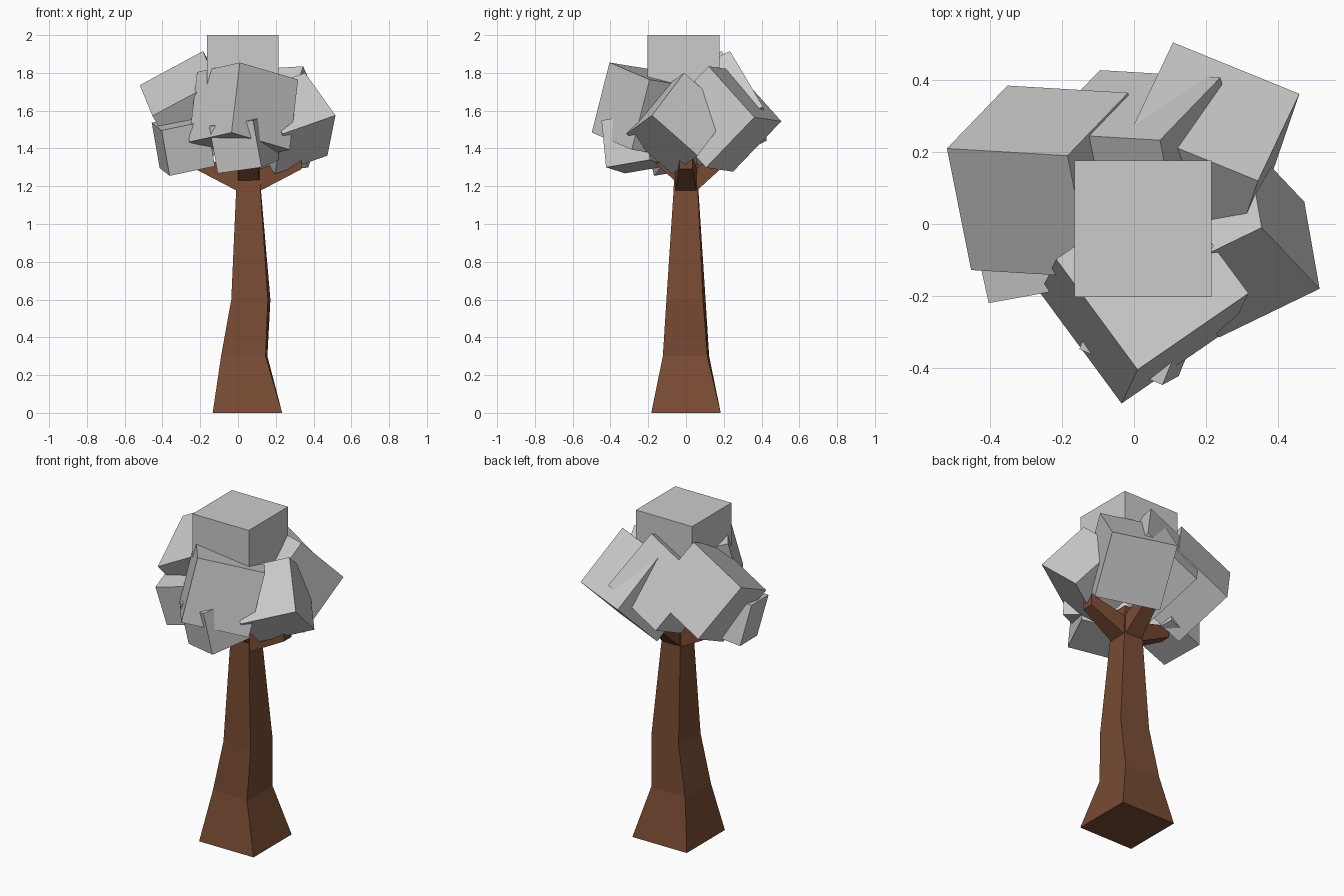
import bpy, bmesh
from math import cos, sin, pi
from mathutils import Vector

if "Cube" in bpy.data.objects:
    bpy.data.objects.remove(bpy.data.objects["Cube"])

bark = bpy.data.materials.new("bark")
bark.diffuse_color = (0.19, 0.07, 0.034, 1)
bark.use_nodes = True
bark.node_tree.nodes["Principled BSDF"].inputs["Base Color"].default_value = bark.diffuse_color


def finish(bm, name, mat=None):
    bmesh.ops.recalc_face_normals(bm, faces=bm.faces)
    me = bpy.data.meshes.new(name)
    bm.to_mesh(me)
    bm.free()
    ob = bpy.data.objects.new(name, me)
    bpy.context.collection.objects.link(ob)
    if mat:
        me.materials.append(mat)
    return ob


def loft(name, rings, mat):
    """Closed four-sided solid through a list of corner rings."""
    bm = bmesh.new()
    rows = [[bm.verts.new(p) for p in ring] for ring in rings]
    for a, b in zip(rows, rows[1:]):
        for i in range(4):
            j = (i + 1) % 4
            bm.faces.new((a[i], a[j], b[j], b[i]))
    bm.faces.new(rows[0])
    bm.faces.new(rows[-1])
    return finish(bm, name, mat)


def square(cx, z, half, turn=0.0):
    r = half * 2 ** 0.5
    return [Vector((cx + r * cos(pi / 4 + i * pi / 2 - turn),
                    r * sin(pi / 4 + i * pi / 2 - turn), z)) for i in range(4)]


# Trunk: tapered, slightly leaning and twisted
loft("trunk", [square(0.05, 0, 0.184), square(0.033, 0.3, 0.118, 0.04),
               square(0.068, 0.6, 0.097, 0.07), square(0.056, 1.17, 0.065, 0.02),
               square(0.054, 1.36, 0.058)], bark)

# Branches: spread from the trunk top into the leaves
branches = {"left": ((-1, 0), 1.17), "right": ((1, 0), 1.17),
            "back": ((0, 1), 1.17), "front": ((0, -1), 1.22)}
for side, ((dx, dy), z) in branches.items():
    out, across, up = Vector((dx, dy, 0)), Vector((-dy, dx, 0)), Vector((0, 0, 1))
    base = Vector((0.056, 0, z))
    rings = []
    for dist, rise, w, h in ((0.05, 0, 0.058, 0.12), (0.28, 0.12 if dx else 0.21, 0.035, 0.07)):
        c = base + out * dist + up * rise
        rings.append([c - across * w, c + across * w,
                      c + across * w + up * h, c - across * w + up * h])
    loft(side + "_branch", rings, bark)

# Leaf blocks: cubes given by side, one corner and two edge directions;
# the third edge points toward the middle of the crown
CROWN = Vector((0.02, 0, 1.6))


def leaf_block(name, side, corner, e1, e2):
    p, a, b = Vector(corner), Vector(e1).normalized(), Vector(e2)
    b = (b - a * b.dot(a)).normalized()
    c = a.cross(b)
    if c.dot(CROWN - p) < 0:
        c = -c
    bm = bmesh.new()
    bmesh.ops.create_cube(bm, size=1)
    for v in bm.verts:
        k = [(t + 0.5) * side for t in v.co]
        v.co = p + a * k[0] + b * k[1] + c * k[2]
    finish(bm, name)


leaf_block("top_leaves", 0.38, (-0.165, -0.203, 2.0), (1, 0, 0), (0, 1, 0))
leaf_block("front_leaves", 0.385, (0.01, -0.405, 1.855),
           (-0.045, -0.095, -0.375), (0.305, 0.21, -0.09))
leaf_block("left_leaves", 0.381, (-0.52, 0.21, 1.735),
           (0.335, -0.02, 0.18), (0.065, -0.34, -0.165))
leaf_block("back_leaves", 0.381, (-0.263, 0.253, 1.735),
           (0.335, -0.02, 0.18), (0.065, -0.34, -0.165))
leaf_block("back_right_leaves", 0.38, (0.345, 0.12, 1.835),
           (0.115, 0.242, -0.27), (-0.35, 0.141, -0.02))
leaf_block("right_leaves", 0.325, (0.516, -0.18, 1.575),
           (-0.161, 0.17, 0.225), (-0.042, 0.24, -0.212))
leaf_block("small_left_leaves", 0.249, (-0.404, -0.22, 1.495),
           (0.164, 0.03, 0.035), (0.042, 0.05, -0.238))
leaf_block("small_front_leaves", 0.254, (0.124, -0.423, 1.3),
           (-0.232, 0.1, -0.032), (-0.0615, -0.017, 0.245))
